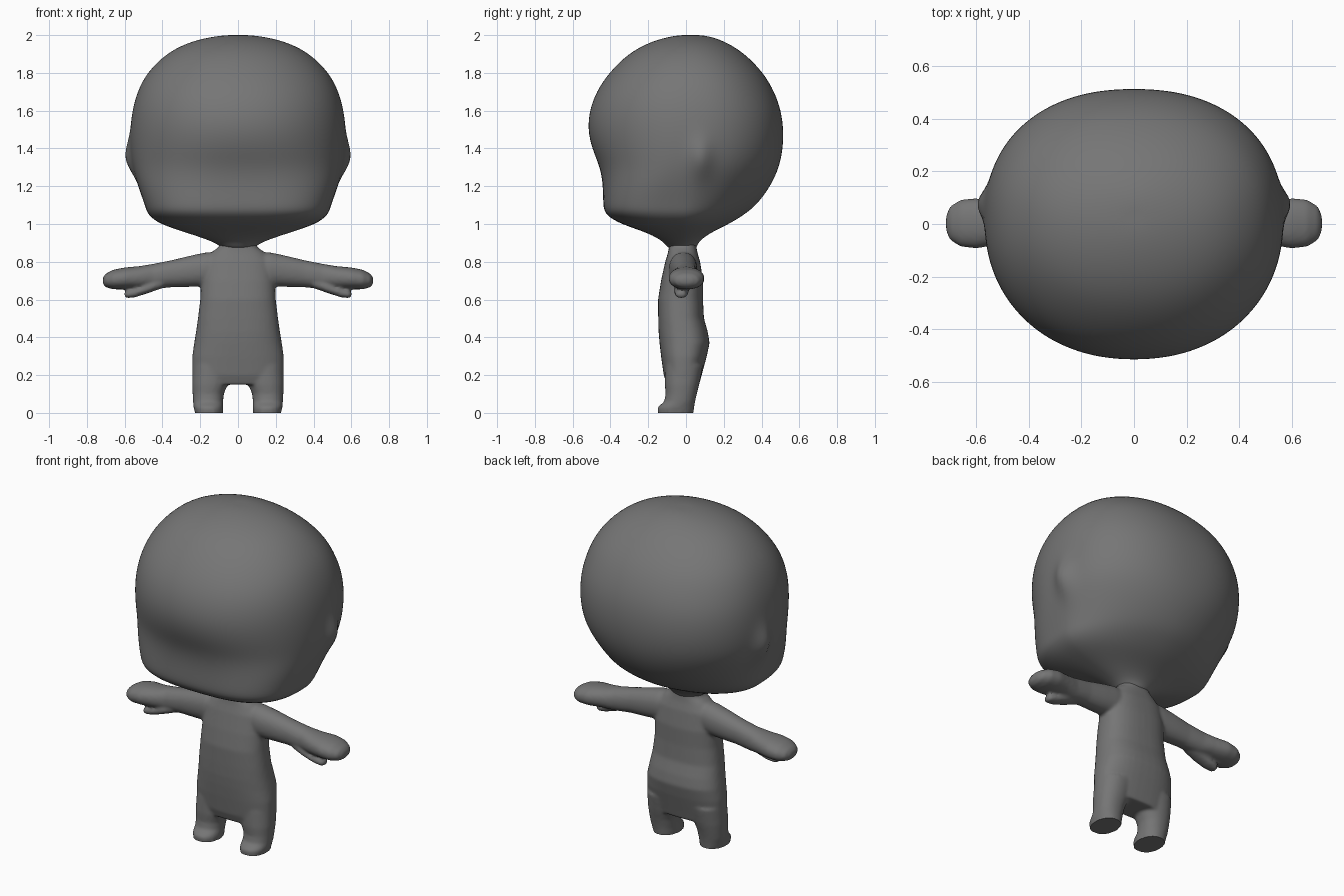
import bpy, bmesh
from math import cos, sin, pi, exp
from mathutils import Vector

cube = bpy.data.objects.get("Cube")
if cube:
    bpy.data.objects.remove(cube, do_unlink=True)

grey = bpy.data.materials.new("plain grey")
grey.use_nodes = True
grey.diffuse_color = (0.18, 0.18, 0.18, 1)
grey.node_tree.nodes["Principled BSDF"].inputs["Base Color"].default_value = grey.diffuse_color


def power(v, n):
    return (1 if v >= 0 else -1) * abs(v) ** (2 / n)


def loft(bm, rings):
    """Skin a list of closed point rings and cap both ends with a fan."""
    loops = [[bm.verts.new(p) for p in ring] for ring in rings]
    n = len(loops[0])
    for a, b in zip(loops, loops[1:]):
        for i in range(n):
            j = (i + 1) % n
            bm.faces.new((a[i], a[j], b[j], b[i]))
    for loop in (loops[0], loops[-1]):
        mid = bm.verts.new(sum((v.co for v in loop), Vector()) / n)
        for i in range(n):
            bm.faces.new((loop[i], loop[(i + 1) % n], mid))


def level_ring(z, x0, x1, front, back, nf=2.2, nb=2.2, mid=None, count=40):
    """Horizontal ring, rounded separately towards the front and the back."""
    cx, rx = (x0 + x1) / 2, (x1 - x0) / 2
    cy = (front + back) / 2 if mid is None else mid
    ring = []
    for i in range(count):
        c, s = cos(2 * pi * i / count), sin(2 * pi * i / count)
        n, ry = (nf, cy - front) if s < 0 else (nb, back - cy)
        ring.append(Vector((cx + rx * power(c, n), cy + ry * power(s, n), z)))
    return ring


def limb_ring(side, x, y, z, ry, rz, n=2.2, count=24):
    """Upright ring across a sideways limb."""
    return [Vector((side * x, y + ry * power(cos(2 * pi * i / count), n),
                    z + rz * power(sin(2 * pi * i / count), n))) for i in range(count)]


def finish(bm, name):
    bmesh.ops.recalc_face_normals(bm, faces=bm.faces)
    mesh = bpy.data.meshes.new(name)
    bm.to_mesh(mesh)
    bm.free()
    mesh.materials.append(grey)
    mesh.shade_smooth()
    obj = bpy.data.objects.new(name, mesh)
    bpy.context.collection.objects.link(obj)
    return obj


# Head: height, half width, front, back, front and back squareness
head_rows = [
    (0.87, 0.09, -0.10, 0.06, 2.0, 2.0),
    (0.90, 0.11, -0.11, 0.06, 2.0, 2.0),
    (0.95, 0.26, -0.19, 0.12, 2.2, 1.9),
    (1.00, 0.42, -0.35, 0.23, 2.7, 1.8),
    (1.05, 0.48, -0.43, 0.31, 3.0, 1.8),
    (1.10, 0.495, -0.44, 0.375, 3.0, 1.85),
    (1.20, 0.53, -0.44, 0.45, 2.7, 2.0),
    (1.30, 0.56, -0.455, 0.495, 2.4, 2.1),
    (1.40, 0.572, -0.50, 0.515, 2.2, 2.2),
    (1.50, 0.572, -0.522, 0.518, 2.15, 2.25),
    (1.60, 0.562, -0.513, 0.505, 2.15, 2.25),
    (1.70, 0.535, -0.477, 0.47, 2.15, 2.2),
    (1.80, 0.485, -0.41, 0.412, 2.1, 2.2),
    (1.90, 0.385, -0.31, 0.315, 2.1, 2.1),
    (1.96, 0.27, -0.20, 0.22, 2.0, 2.0),
    (1.99, 0.15, -0.10, 0.14, 2.0, 2.0),
    (2.00, 0.06, -0.03, 0.08, 2.0, 2.0),
]
bm = bmesh.new()
loft(bm, [level_ring(z, -w, w, f, b, nf, nb, 0.02 if z > 1.2 else -0.02)
          for z, w, f, b, nf, nb in head_rows])
head = finish(bm, "head")
sub = head.modifiers.new("rounding", "SUBSURF")
sub.levels = sub.render_levels = 2
bpy.context.view_layer.objects.active = head
head.select_set(True)
bpy.ops.object.modifier_apply(modifier=sub.name)
# Ears: soft swellings on the sides of the head
for v in head.data.vertices:
    if abs(v.co.x) > 0.4:
        swell = exp(-((v.co.y - 0.08) / 0.06) ** 2 - ((v.co.z - 1.35) / 0.1) ** 2)
        v.co.x += 0.035 * swell * (1 if v.co.x > 0 else -1)

# Torso: height, half width, front, back
bm = bmesh.new()
torso_rows = [
    (0.93, 0.09, -0.09, 0.05), (0.88, 0.10, -0.09, 0.055), (0.85, 0.14, -0.095, 0.06),
    (0.80, 0.18, -0.11, 0.075), (0.70, 0.195, -0.132, 0.09), (0.60, 0.20, -0.148, 0.09),
    (0.50, 0.212, -0.147, 0.095), (0.43, 0.222, -0.145, 0.115), (0.37, 0.232, -0.14, 0.125),
    (0.30, 0.242, -0.132, 0.11), (0.20, 0.243, -0.118, 0.083), (0.15, 0.23, -0.10, 0.07),
]
loft(bm, [level_ring(z, -w, w, f, b, 2.5, 2.5) for z, w, f, b in torso_rows])

# Legs: height, inner side, outer side, front, back
leg_rows = [
    (0.25, 0.03, 0.24, -0.11, 0.09), (0.15, 0.055, 0.243, -0.112, 0.07),
    (0.10, 0.075, 0.24, -0.108, 0.057), (0.06, 0.079, 0.238, -0.115, 0.048),
    (0.03, 0.079, 0.235, -0.15, 0.043), (0.0, 0.08, 0.228, -0.152, 0.04),
]
# Arms and mitten hands: x, y, z, half depth, half height
arm_rows = [
    (0.08, -0.015, 0.77, 0.07, 0.08), (0.17, -0.015, 0.76, 0.075, 0.09),
    (0.25, -0.01, 0.75, 0.07, 0.083), (0.35, -0.005, 0.737, 0.063, 0.072),
    (0.45, 0.0, 0.722, 0.065, 0.067), (0.52, 0.0, 0.717, 0.08, 0.06),
    (0.60, 0.003, 0.712, 0.096, 0.058), (0.66, 0.003, 0.706, 0.09, 0.052),
    (0.70, 0.003, 0.701, 0.065, 0.036), (0.716, 0.003, 0.70, 0.03, 0.016),
]
thumb_rows = [
    (0.40, -0.02, 0.69, 0.04, 0.03), (0.47, -0.025, 0.663, 0.042, 0.027),
    (0.54, -0.025, 0.637, 0.038, 0.024), (0.585, -0.025, 0.628, 0.032, 0.021),
    (0.602, -0.025, 0.627, 0.018, 0.012),
]
for side in (1, -1):
    loft(bm, [level_ring(z, side * a, side * b, f, k) for z, a, b, f, k in leg_rows])
    loft(bm, [limb_ring(side, *row) for row in arm_rows])
    loft(bm, [limb_ring(side, *row) for row in thumb_rows])
body = finish(bm, "body")

# Melt the body parts into one soft skin
remesh = body.modifiers.new("skin", "REMESH")
remesh.mode = "VOXEL"
remesh.voxel_size = 0.009
remesh.use_smooth_shade = True
smooth = body.modifiers.new("soften", "SMOOTH")
smooth.factor = 0.5
smooth.iterations = 6
bpy.ops.object.select_all(action="DESELECT")
bpy.context.view_layer.objects.active = body
body.select_set(True)
for name in ("skin", "soften"):
    bpy.ops.object.modifier_apply(modifier=name)
# Flat soles
for v in body.data.vertices:
    if v.co.z < 0.008:
        v.co.z = 0
bpy.ops.object.shade_smooth_by_angle(angle=1.0)
